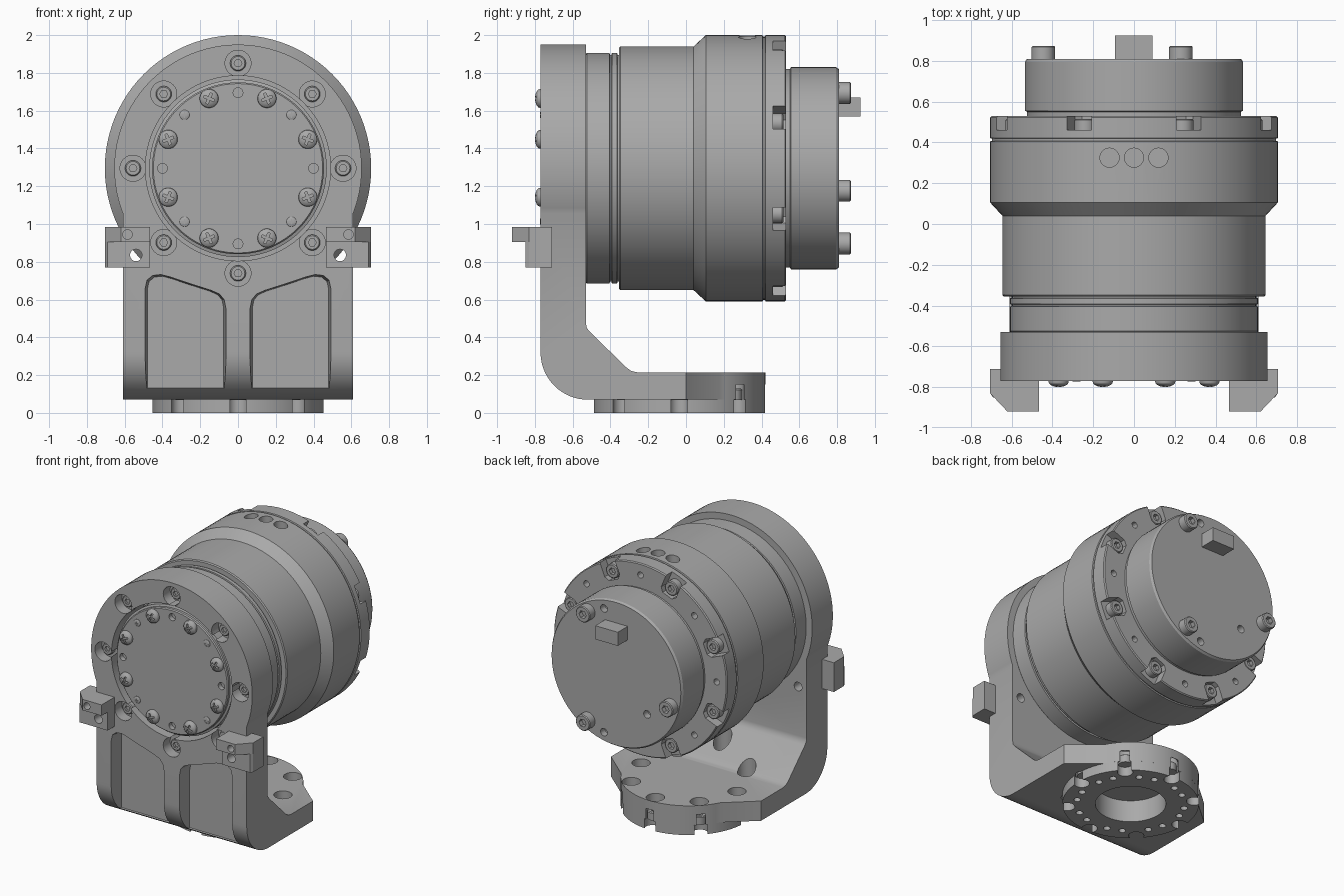
import bpy, bmesh
from math import sin, cos, pi, radians
from mathutils import Matrix, Vector

if "Cube" in bpy.data.objects:
    bpy.data.objects.remove(bpy.data.objects["Cube"], do_unlink=True)

AXIS_Z = 1.295          # height of the drum axis
BASE_Y = -0.035         # centre of the foot ring

grey = bpy.data.materials.new("machined grey")
grey.use_nodes = True
grey.diffuse_color = (0.4, 0.4, 0.4, 1)
grey.node_tree.nodes["Principled BSDF"].inputs["Base Color"].default_value = (0.4, 0.4, 0.4, 1)


def finish(name, bm):
    bmesh.ops.recalc_face_normals(bm, faces=bm.faces[:])
    mesh = bpy.data.meshes.new(name)
    bm.to_mesh(mesh)
    bm.free()
    mesh.materials.append(grey)
    obj = bpy.data.objects.new(name, mesh)
    bpy.context.collection.objects.link(obj)
    return obj


def prism(name, pts, axis, lo, hi, draft=1.0):
    """Extrude a 2D outline along an axis; draft scales the far end."""
    put = {"x": lambda a, b, t: (t, a, b),
           "y": lambda a, b, t: (a, t, b),
           "z": lambda a, b, t: (a, b, t)}[axis]
    ca = sum(p[0] for p in pts) / len(pts)
    cb = sum(p[1] for p in pts) / len(pts)
    bm = bmesh.new()
    near = [bm.verts.new(put(a, b, lo)) for a, b in pts]
    far = [bm.verts.new(put(ca + (a - ca) * draft, cb + (b - cb) * draft, hi)) for a, b in pts]
    bm.faces.new(near)
    bm.faces.new(far)
    for i in range(len(pts)):
        j = (i + 1) % len(pts)
        bm.faces.new((near[i], near[j], far[j], far[i]))
    return finish(name, bm)


def arc(a, b, r, start=0, end=360, n=32):
    closed = end - start == 360
    steps = n if closed else n + 1
    return [(a + r * cos(radians(start + (end - start) * i / n)),
             b + r * sin(radians(start + (end - start) * i / n))) for i in range(steps)]


def polar(r, deg, centre=0.0):
    return r * cos(radians(deg)), centre + r * sin(radians(deg))


def rod(name, a, b, r, axis, lo, hi, n=24):
    return prism(name, arc(a, b, r, n=n), axis, lo, hi)


def revolve(name, profile, n=96, z=AXIS_Z):
    """Spin (radius, y) points about the y axis."""
    bm = bmesh.new()
    vs = [bm.verts.new((r, y, 0)) for r, y in profile]
    es = [bm.edges.new(pair) for pair in zip(vs, vs[1:])]
    bmesh.ops.spin(bm, geom=vs + es, cent=(0, 0, 0), axis=(0, 1, 0),
                   angle=2 * pi, steps=n, use_duplicate=False)
    bmesh.ops.remove_doubles(bm, verts=bm.verts[:], dist=1e-4)
    bmesh.ops.translate(bm, verts=bm.verts[:], vec=(0, 0, z))
    return finish(name, bm)


def combine(target, steps):
    """Apply (operation, tool) booleans in order and drop the tools."""
    for op, tool in steps:
        mod = target.modifiers.new(op, "BOOLEAN")
        mod.operation, mod.object, mod.solver = op, tool, "EXACT"
    deps = bpy.context.evaluated_depsgraph_get()
    mesh = bpy.data.meshes.new_from_object(target.evaluated_get(deps))
    target.modifiers.clear()
    target.data = mesh
    for _, tool in steps:
        bpy.data.objects.remove(tool, do_unlink=True)
    return target


def cut(target, tools):
    return combine(target, [("DIFFERENCE", t) for t in tools])


def copies(template, places):
    """Place linked copies of a part modelled at the origin."""
    for i, m in enumerate(places):
        obj = template if i == len(places) - 1 else template.copy()
        if obj is not template:
            bpy.context.collection.objects.link(obj)
        obj.matrix_world = m


EIGHT = range(0, 360, 45)
HALF = [a + 22.5 for a in EIGHT]

# Drum housing
body = revolve("drum_housing", [
    (0, -.53), (.605, -.53), (.61, -.525), (.61, -.405), (.6, -.402), (.6, -.395), (.61, -.392),
    (.61, -.365), (.6, -.362), (.6, -.355), (.638, -.355), (.645, -.348), (.645, .04), (.705, .105),
    (.705, .405), (.697, .408), (.697, .418), (.705, .421), (.705, .523), (.698, .53), (0, .53)])
tools = [rod("vent", x, .325, .047, "z", 1.93, 2.1) for x in (-.12, 0, .12)]
for a in HALF:
    d, t = Vector(polar(1, a)), Vector(polar(1, a + 90))
    corners = [d * r + t * s for r, s in ((.57, -.04), (.6, -.065), (.8, -.065), (.8, .065), (.6, .065), (.57, .04))]
    tools.append(prism("pocket", [(p.x, p.y + AXIS_Z) for p in corners], "y", .46, .6))
tools += [rod("pin_hole", *polar(.62, a, AXIS_Z), .023, "y", .48, .6, 12) for a in EIGHT]
cut(body, tools)

# Rear cap with its key block
cap = revolve("rear_cap", [(0, .5), (.525, .5), (.525, .55), (.535, .555), (.535, .795), (.525, .81), (0, .81)])
cut(cap, [rod("cap_hole", x, AXIS_Z + z, .028, "y", .76, .9, 16)
          for x, z in ((.1, .455), (.1, -.455), (-.25, -.23))])
prism("key_block", [(-.093, 1.57), (.09, 1.57), (.09, 1.67), (-.093, 1.67)], "y", .80, .925)

# L-shaped bracket
side = ([(-.77, 1.08)] + arc(-.52, .32, .25, 180, 270, 16) +
        [(.5, .07), (.5, .215), (-.26, .215), (-.29, .222), (-.315, .24),
         (-.51, .43), (-.525, .45), (-.53, .475), (-.53, 1.08)])
bracket = prism("bracket", side, "x", -.61, .61)
plan = [(-.61, -.9), (.61, -.9), (.61, 0)] + arc(0, BASE_Y, .455, 28, 152, 32) + [(-.61, 0)]
steps = [("INTERSECT", prism("plan", plan, "z", -.5, 1.5)),
         ("UNION", rod("head", 0, AXIS_Z, .655, "y", -.77, -.53, 96))]
holes = [rod("opening", 0, AXIS_Z, .49, "y", -.9, -.4, 96),
         rod("foot_bore", 0, BASE_Y, .235, "z", -.1, .16, 48)]
recess = [(.06, .1), (.495, .1), (.495, .66), (.485, .705), (.455, .73), (.41, .735),
          (.36, .722), (.25, .685), (.14, .65), (.095, .63), (.07, .6), (.06, .55)]
for s in (-1, 1):
    holes.append(prism("recess", [(s * x, z) for x, z in recess], "y", -.80, -.67, .93))
    holes.append(rod("sight_hole", s * .54, .835, .032, "y", -1, -.4, 16))
for a in EIGHT:
    holes.append(rod("counterbore", *polar(.556, a, AXIS_Z), .069, "y", -.9, -.69))
    holes.append(rod("foot_slot", *polar(.415, a, BASE_Y), .05, "z", -.1, .15))
    holes.append(rod("foot_pocket", *polar(.39, a, BASE_Y), .062, "z", .12, .45))
combine(bracket, steps + [("DIFFERENCE", h) for h in holes])

# Foot ring under the bracket
foot = rod("foot_ring", 0, BASE_Y, .455, "z", 0, .072, 64)
tools = [rod("bore", 0, BASE_Y, .235, "z", -.1, .2, 48)]
for a in EIGHT:
    tools.append(rod("slot", *polar(.425, a, BASE_Y), .052, "z", -.1, .2))
    for off in (14, 31):
        tools.append(rod("tap", *polar(.36, a + off, BASE_Y), .024, "z", -.1, .04, 12))
cut(foot, tools)

# Front cover disc
cover = revolve("front_cover", [(0, -.765), (.448, -.765), (.455, -.758), (.455, -.74), (.47, -.735), (.47, -.5), (0, -.5)])
cut(cover, [rod("cover_hole", *polar(.4, a, AXIS_Z), .026, "y", -.9, -.73, 16) for a in range(0, 360, 90)])

# Side clamps
for s, label in ((-1, "right"), (1, "left")):
    outline = [(.465, -.85), (.692, -.85), (.705, -.83), (.705, -.71), (.61, -.71), (.61, -.765), (.465, -.765)]
    nose = [(.465, -.92), (.62, -.92), (.705, -.83), (.705, -.71), (.61, -.71), (.61, -.765), (.465, -.765)]
    for part, pts, lo, hi in (("clamp_jaw", outline, .77, .905), ("clamp_nose", nose, .905, .985)):
        clamp = prism(label + "_" + part, [(s * x, y) for x, y in pts], "z", lo, hi)
        hole = (.54, .835, .032) if part == "clamp_jaw" else (.585, .944, .025)
        cut(clamp, [rod("hole", s * hole[0], hole[1], hole[2], "y", -1, -.5, 16)])


# Screws: axis along y, head facing -y
def socket_screw(name, r, height):
    head = revolve(name, [(0, 0), (r, 0), (r, -height + .006), (r - .006, -height), (0, -height)], 24, 0)
    return cut(head, [rod("hex", 0, 0, r * .5, "y", -height - .1, -height * .5, 6)])


def cross_screw(name, r, height):
    dome = [(r * cos(radians(t)), -height * (.25 + .75 * sin(radians(t)))) for t in (0, 20, 40, 60, 75)]
    head = revolve(name, [(0, .005), (r, .005)] + dome + [(0, -height)], 24, 0)
    w, k = r * .13, r * .6
    plus = [(w, k), (-w, k), (-w, w), (-k, w), (-k, -w), (-w, -w),
            (-w, -k), (w, -k), (w, -w), (k, -w), (k, w), (w, w)]
    return cut(head, [prism("cross", plus, "y", -.1, -height * .5)])


def at(r, deg, y):
    x, z = polar(r, deg, AXIS_Z)
    return Matrix.Translation((x, y, z))


BACK = Matrix.Rotation(pi, 4, "Z")
DOWN = Matrix.Rotation(-pi / 2, 4, "X")
copies(cross_screw("cover_screw", .05, .034),
       [at(.4, a, -.765) @ Matrix.Rotation(radians(a), 4, "Y") for a in HALF])
copies(cross_screw("small_cover_screw", .026, .008), [at(.4, a, -.765) for a in range(45, 360, 90)])
copies(socket_screw("bracket_screw", .042, .035), [at(.556, a, -.69) for a in EIGHT])
copies(socket_screw("flange_screw", .052, .055), [at(.625, a, .46) @ BACK for a in HALF])
copies(socket_screw("cap_screw", .058, .065), [at(.46, a, .808) @ BACK for a in (60, 195, 300)])
copies(socket_screw("foot_screw", .048, .06),
       [Matrix.Translation((*polar(.4, a, BASE_Y), .068)) @ DOWN for a in EIGHT])

# Smooth round surfaces, keep machined edges crisp
bpy.ops.object.select_all(action="DESELECT")
for obj in bpy.context.scene.objects:
    if obj.type == "MESH":
        obj.select_set(True)
        bpy.context.view_layer.objects.active = obj
bpy.ops.object.shade_smooth_by_angle(angle=radians(28))
